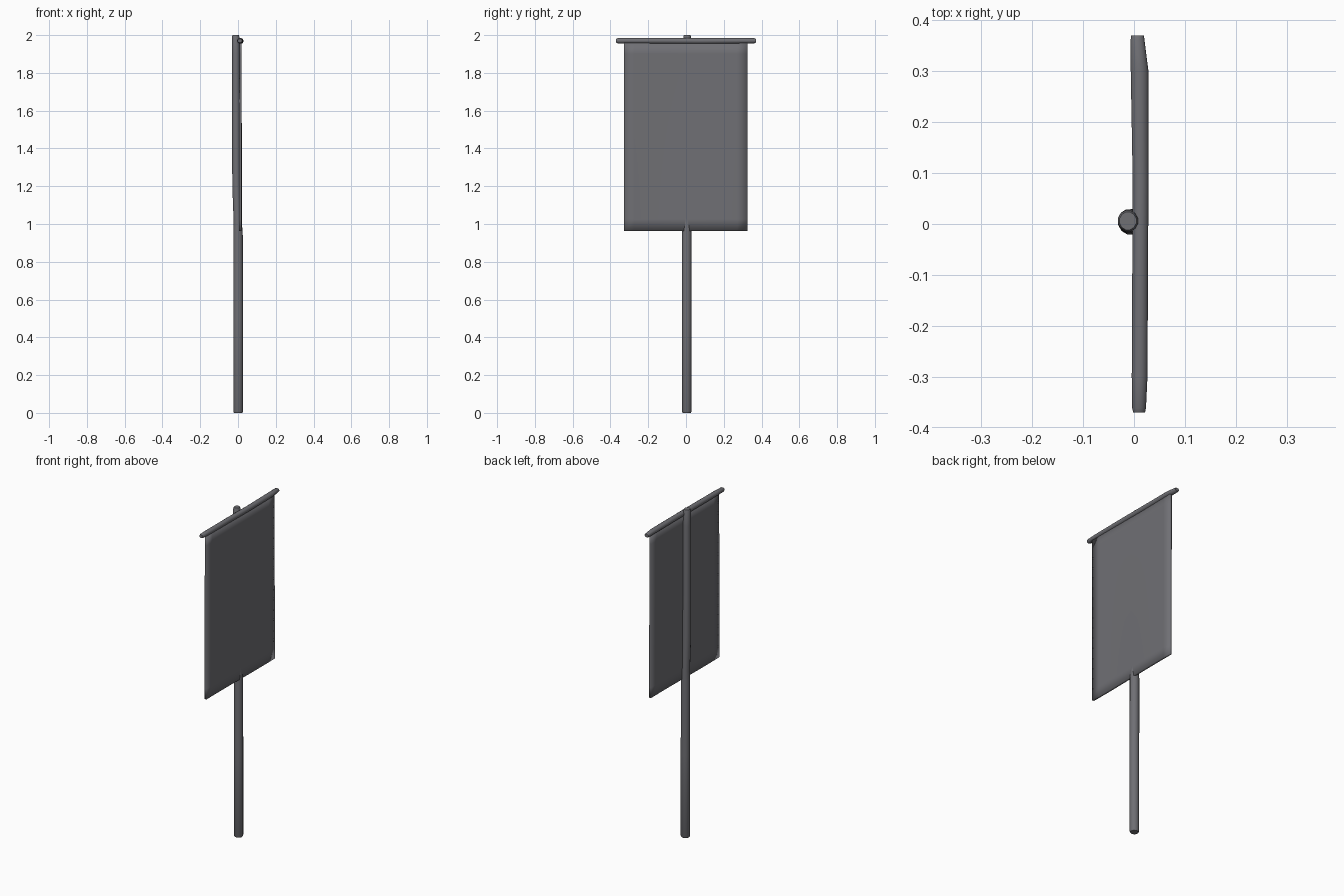
import bpy, bmesh, math
from mathutils import Vector

cube = bpy.data.objects.get("Cube")
if cube:
    bpy.data.objects.remove(cube)

grey = bpy.data.materials.new("slate grey")
grey.use_nodes = True
colour = (0.16, 0.16, 0.175, 1)
grey.diffuse_color = colour
grey.node_tree.nodes["Principled BSDF"].inputs["Base Color"].default_value = colour


def finish(name, bm, angle=40):
    bmesh.ops.recalc_face_normals(bm, faces=bm.faces)
    mesh = bpy.data.meshes.new(name)
    bm.to_mesh(mesh)
    bm.free()
    mesh.materials.append(grey)
    obj = bpy.data.objects.new(name, mesh)
    bpy.context.collection.objects.link(obj)
    bpy.ops.object.select_all(action='DESELECT')
    obj.select_set(True)
    bpy.context.view_layer.objects.active = obj
    bpy.ops.object.shade_smooth_by_angle(angle=math.radians(angle))
    return obj


def loft(name, rings, u, v, sides=12):
    """Capped tube through (centre, radius along u, radius along v) rings."""
    bm = bmesh.new()
    loops = []
    for centre, ru, rv in rings:
        angles = [math.tau * (i + 0.5) / sides for i in range(sides)]
        loops.append([bm.verts.new(Vector(centre) + u * ru * math.cos(a) + v * rv * math.sin(a))
                      for a in angles])
    for a, b in zip(loops, loops[1:]):
        for i in range(sides):
            j = (i + 1) % sides
            bm.faces.new((a[i], a[j], b[j], b[i]))
    bm.faces.new(loops[0])
    bm.faces.new(loops[-1])
    return finish(name, bm)


X, Y, Z = Vector((1, 0, 0)), Vector((0, 1, 0)), Vector((0, 0, 1))

# Upright pole, bowing back and thinning behind the cloth
loft("pole", [
    ((0.001, 0.004, 0), 0.023, 0.022),
    ((0.001, 0.004, 0.008), 0.027, 0.026),
    ((0.001, 0.004, 0.5), 0.027, 0.026),
    ((0, 0.004, 0.95), 0.026, 0.026),
    ((-0.002, 0.004, 1.02), 0.022, 0.025),
    ((-0.008, 0.004, 1.2), 0.023, 0.025),
    ((-0.010, 0.005, 1.5), 0.022, 0.024),
    ((-0.011, 0.006, 1.9), 0.021, 0.023),
    ((-0.012, 0.006, 1.992), 0.020, 0.021),
    ((-0.012, 0.006, 2.0), 0.017, 0.018),
], X, Y)

# Slightly bent crossbar with tapered ends
loft("crossbar", [
    ((0.010, -0.370, 1.970), 0.012, 0.010),
    ((0.010, -0.362, 1.970), 0.014, 0.014),
    ((0.011, -0.300, 1.970), 0.016, 0.015),
    ((0.012, -0.100, 1.970), 0.016, 0.016),
    ((0.013, 0.080, 1.969), 0.016, 0.016),
    ((0.011, 0.300, 1.970), 0.018, 0.015),
    ((0.007, 0.362, 1.970), 0.014, 0.014),
    ((0.007, 0.370, 1.970), 0.013, 0.010),
], X, Z)

# Hanging cloth: a thin sheet, faintly waved
bm = bmesh.new()
bmesh.ops.create_grid(bm, x_segments=12, y_segments=16, size=0.5)
for vert in bm.verts:
    s, t = vert.co.x, vert.co.y + 0.5
    wave = 0.002 * math.sin(5 * s) * (1 - t)
    vert.co = (0.013 + wave, s * 0.655 - 0.002, 0.963 + t * 1.0)
cloth = finish("cloth", bm)
solid = cloth.modifiers.new("thickness", 'SOLIDIFY')
solid.thickness = 0.012
solid.offset = 0
